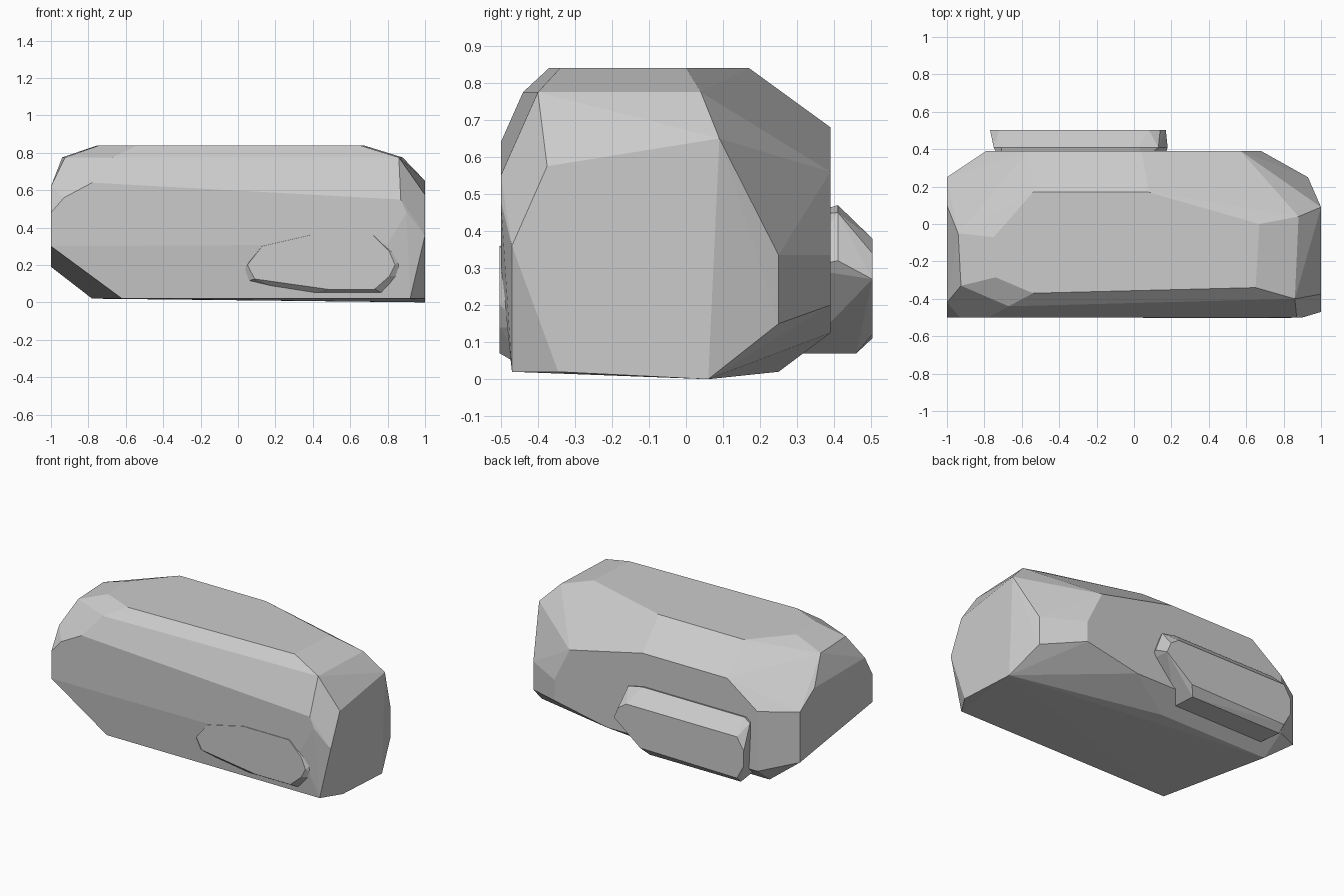
import bpy, bmesh, math

if "Cube" in bpy.data.objects:
    bpy.data.objects.remove(bpy.data.objects["Cube"])


def hull(name, points):
    """Faceted stone: convex hull with nearly flat faces merged."""
    bm = bmesh.new()
    for p in points:
        bm.verts.new(p)
    res = bmesh.ops.convex_hull(bm, input=bm.verts[:])
    loose = [v for v in bm.verts if not v.link_faces]
    bmesh.ops.delete(bm, geom=loose, context='VERTS')
    bmesh.ops.dissolve_limit(bm, angle_limit=math.radians(2),
                             verts=bm.verts[:], edges=bm.edges[:])
    bmesh.ops.recalc_face_normals(bm, faces=bm.faces[:])
    me = bpy.data.meshes.new(name)
    bm.to_mesh(me)
    bm.free()
    ob = bpy.data.objects.new(name, me)
    bpy.context.collection.objects.link(ob)
    return ob


def at_z(z, pts):
    return [(x, y, z) for x, y in pts]


def at_y(y, pts):
    return [(x, y, z) for x, z in pts]


def at_x(x, pts):
    return [(x, y, z) for y, z in pts]


# main boulder, described by its flat sides
top = at_z(0.84, [(-.54, .17), (.08, .17), (.67, 0), (.65, -.34),
                  (-.54, -.37), (-.74, -.285), (-.75, -.07)])
shoulder = at_z(0.775, [(.88, .04), (.86, -.4), (-.67, -.44),
                        (-.925, -.33), (-.94, -.05)])
right_end = at_x(1, [(.09, .65), (-.375, .575), (-.47, .36), (-.345, .02), (.06, 0)])
right_corner = at_x(.93, [(.25, .335), (.25, .15)])
left_end = at_x(-1, [(-.42, .62), (.1, .62), (.25, .52), (.25, .19),
                     (-.5, .3), (-.5, .48)])
front = at_y(-.5, [(-.78, .64), (-.93, .56), (.87, .55), (.9, .48), (.8, .31)])
back = at_y(.39, [(.57, .56), (.68, .335), (.68, .2), (.3, .125), (-.79, .13),
                  (-.79, .52), (-.57, .68), (.04, .68)])
base = at_z(.02, [(-.78, .25), (-.62, -.47), (.92, -.47), (0, .25)])
hull("boulder", top + shoulder + right_end + right_corner + left_end + front + back + base)

# thin slab on the front face
face = at_y(-.503, [(.05, .2), (.13, .3), (.39, .36), (.72, .36), (.81, .27),
                    (.84, .2), (.81, .14), (.73, .07), (.48, .07), (.09, .125)])
rim = at_y(-.435, [(.0, .1), (.04, .19), (.12, .31), (.39, .37), (.72, .37),
                   (.79, .31), (.915, .26), (.915, .14), (.81, .03), (.32, .03)])
root = at_y(-.35, [(.1, .15), (.2, .3), (.7, .3), (.85, .2), (.75, .06), (.35, .06)])
hull("front_slab", face + rim + root)

# thicker slab on the back face
face = at_y(.503, [(.17, .27), (.14, .34), (.08, .38), (-.72, .38), (-.77, .3),
                   (-.77, .2), (-.72, .11), (-.02, .12)])
rim = at_y(.41, [(.18, .32), (.13, .45), (.03, .47), (-.71, .47), (-.75, .44)])
under = at_y(.46, [(-.72, .07), (-.06, .07)])
root = at_y(.31, [(-.7, .07), (-.05, .07), (.15, .3), (.02, .44), (-.7, .44)])
hull("back_slab", face + rim + under + root)
